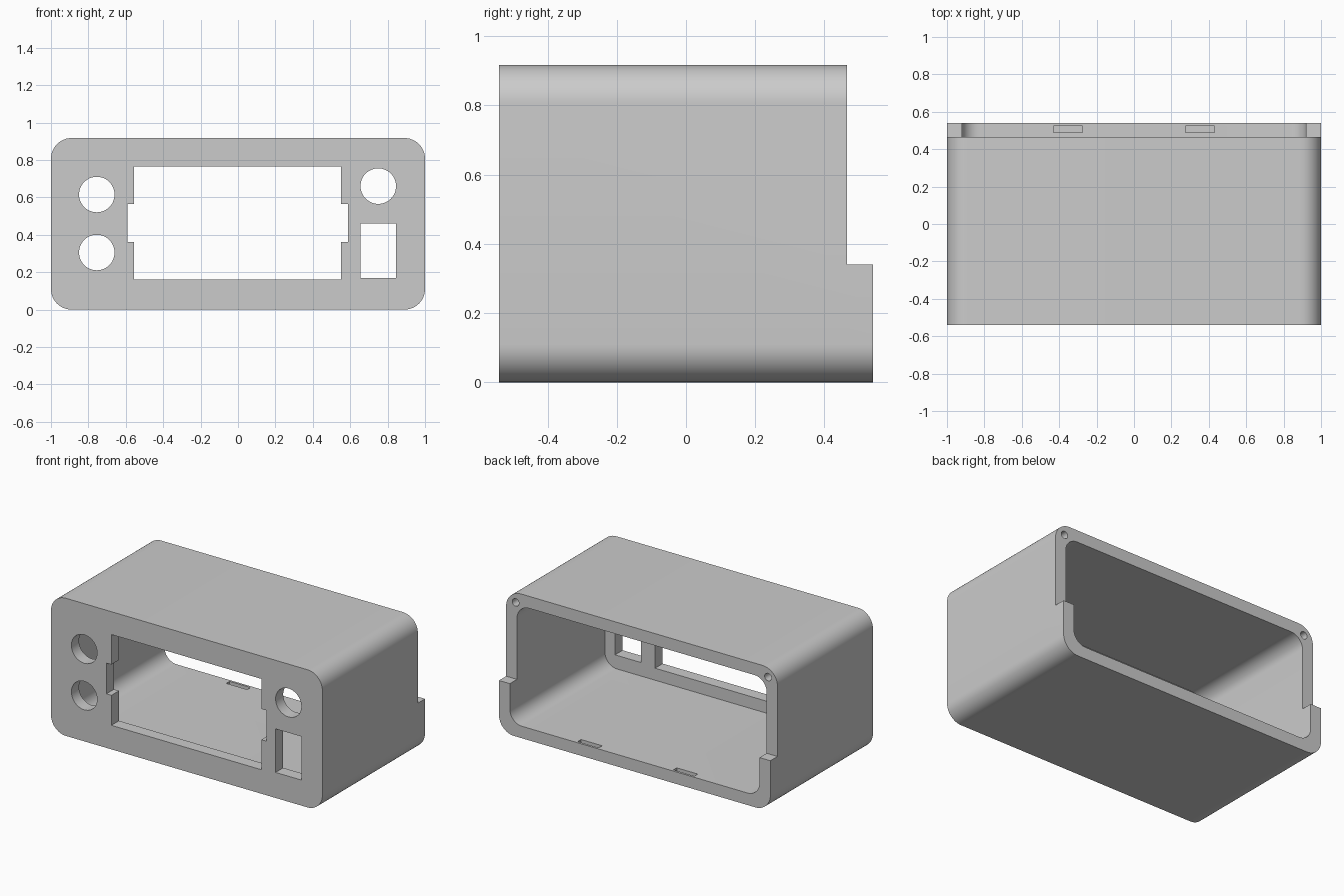
import bpy, bmesh, math

if "Cube" in bpy.data.objects:
    bpy.data.objects.remove(bpy.data.objects["Cube"], do_unlink=True)

grey = bpy.data.materials.new("light_grey_plastic")
grey.use_nodes = True
colour = (0.6, 0.6, 0.6, 1)
grey.diffuse_color = colour
grey.node_tree.nodes["Principled BSDF"].inputs["Base Color"].default_value = colour


def prism(name, outline, y0, y1):
    """Extrude an (x, z) outline along y."""
    bm = bmesh.new()
    face = bm.faces.new([bm.verts.new((x, y0, z)) for x, z in outline])
    side = bmesh.ops.extrude_face_region(bm, geom=[face])["geom"]
    moved = [v for v in side if isinstance(v, bmesh.types.BMVert)]
    bmesh.ops.translate(bm, verts=moved, vec=(0, y1 - y0, 0))
    bmesh.ops.recalc_face_normals(bm, faces=bm.faces)
    mesh = bpy.data.meshes.new(name)
    bm.to_mesh(mesh)
    bm.free()
    obj = bpy.data.objects.new(name, mesh)
    bpy.context.collection.objects.link(obj)
    mesh.materials.append(grey)
    return obj


def rect(x0, x1, z0, z1):
    return [(x0, z0), (x1, z0), (x1, z1), (x0, z1)]


def circle(cx, cz, r, n=48):
    return [(cx + r * math.cos(math.tau * i / n), cz + r * math.sin(math.tau * i / n))
            for i in range(n)]


def rounded(x0, x1, z0, z1, r, n=12):
    centres = [(x1 - r, z1 - r), (x0 + r, z1 - r), (x0 + r, z0 + r), (x1 - r, z0 + r)]
    return [(cx + r * math.cos(math.pi / 2 * (q + i / n)),
             cz + r * math.sin(math.pi / 2 * (q + i / n)))
            for q, (cx, cz) in enumerate(centres) for i in range(n + 1)]


# Rounded housing
BACK, FRONT, HEIGHT, WALL = 0.54, -0.54, 0.917, 0.08
housing = prism("housing", rounded(-1, 1, 0, HEIGHT, 0.11), FRONT, BACK)

# Open cavity behind the front panel, and the step in the rear edge
cutters = [
    prism("cavity_cutter", rounded(-1 + WALL, 1 - WALL, WALL, HEIGHT - WALL, 0.09),
          FRONT + WALL, 0.7),
    prism("rear_step_cutter", rect(-1.2, 1.2, 0.34, 1.2), 0.465, 0.8),
]

# Front panel openings: display window with side notches, round holes, socket
window = [(-0.555, 0.16), (0.55, 0.16), (0.55, 0.36), (0.588, 0.36),
          (0.588, 0.565), (0.55, 0.565), (0.55, 0.765), (-0.555, 0.765),
          (-0.555, 0.565), (-0.592, 0.565), (-0.592, 0.36), (-0.555, 0.36)]
openings = [window, rect(0.655, 0.845, 0.17, 0.46)]
openings += [circle(x, z, 0.095) for x, z in ((-0.755, 0.615), (-0.755, 0.305), (0.75, 0.66))]
cutters += [prism("panel_opening_cutter", o, -0.7, -0.4) for o in openings]

# Screw holes in the upper rear corners and latch slots in the floor
for s in (-1, 1):
    cutters.append(prism("screw_hole_cutter", circle(s * 0.93, 0.85, 0.025, 24), 0.22, 0.6))
    x0, x1 = sorted((s * 0.275, s * 0.43))
    cutters.append(prism("latch_slot_cutter", rect(x0, x1, 0.045, 0.12), 0.49, 0.525))

bpy.context.view_layer.objects.active = housing
for cutter in cutters:
    cutter.hide_render = True
    mod = housing.modifiers.new("cut", "BOOLEAN")
    mod.operation, mod.solver, mod.object = "DIFFERENCE", "EXACT", cutter
    bpy.ops.object.modifier_apply(modifier=mod.name)
    bpy.data.objects.remove(cutter, do_unlink=True)

# Smooth rounded edges, sharp corners
bpy.ops.object.select_all(action="DESELECT")
housing.select_set(True)
bpy.ops.object.shade_smooth_by_angle(angle=math.radians(30))
